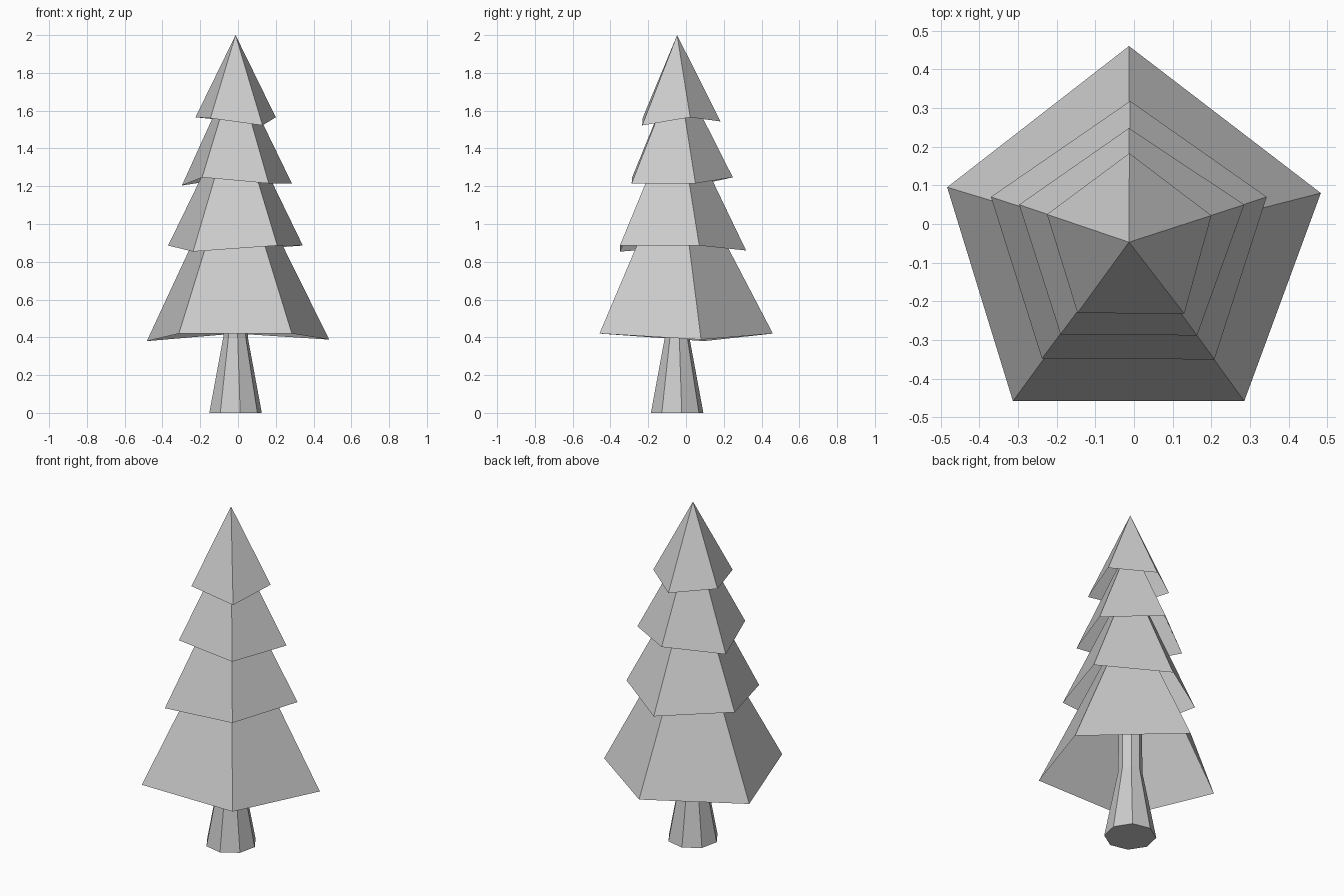
import bpy, math

if "Cube" in bpy.data.objects:
    bpy.data.objects.remove(bpy.data.objects["Cube"])

CX, CY = -0.013, -0.047  # trunk axis


def make_object(name, verts, faces):
    mesh = bpy.data.meshes.new(name)
    mesh.from_pydata(verts, [], faces)
    mesh.update()
    obj = bpy.data.objects.new(name, mesh)
    bpy.context.collection.objects.link(obj)
    return obj


def foliage_tier(name, rim, apex_z):
    """Open five-sided cone with a slightly uneven rim."""
    n = len(rim)
    faces = [(i, (i + 1) % n, n) for i in range(n)]
    return make_object(name, rim + [(CX, CY, apex_z)], faces)


def tapered_trunk(name, profile, sides=8, turn=10):
    """Stack of rings given as (radius, height), capped at both ends."""
    verts = [(CX + r * math.cos(math.radians(turn + 360 * i / sides)),
              CY + r * math.sin(math.radians(turn + 360 * i / sides)), z)
             for r, z in profile for i in range(sides)]
    faces = [(k * sides + i, k * sides + (i + 1) % sides,
              (k + 1) * sides + (i + 1) % sides, (k + 1) * sides + i)
             for k in range(len(profile) - 1) for i in range(sides)]
    faces.append(tuple(reversed(range(sides))))
    faces.append(tuple(range(len(verts) - sides, len(verts))))
    return make_object(name, verts, faces)


# Foliage rims: back, left, front left, front right, right
foliage_tier("foliage_bottom", [
    (-0.013, 0.46, 0.42), (-0.483, 0.095, 0.38), (-0.313, -0.458, 0.42),
    (0.285, -0.458, 0.42), (0.483, 0.08, 0.388)], 1.39)
foliage_tier("foliage_lower_middle", [
    (-0.01, 0.318, 0.86), (-0.37, 0.07, 0.886), (-0.238, -0.348, 0.854),
    (0.208, -0.35, 0.886), (0.343, 0.07, 0.886)], 1.62)
foliage_tier("foliage_upper_middle", [
    (-0.013, 0.248, 1.247), (-0.297, 0.05, 1.204), (-0.19, -0.285, 1.247),
    (0.163, -0.288, 1.215), (0.285, 0.05, 1.215)], 1.83)
foliage_tier("foliage_top", [
    (-0.012, 0.183, 1.543), (-0.225, 0.025, 1.565), (-0.146, -0.23, 1.56),
    (0.13, -0.232, 1.522), (0.2, 0.022, 1.565)], 2.0)

# Trunk flares at the base and runs up inside the foliage
tapered_trunk("trunk", [(0.141, 0), (0.066, 0.4), (0.06, 1.0)])
